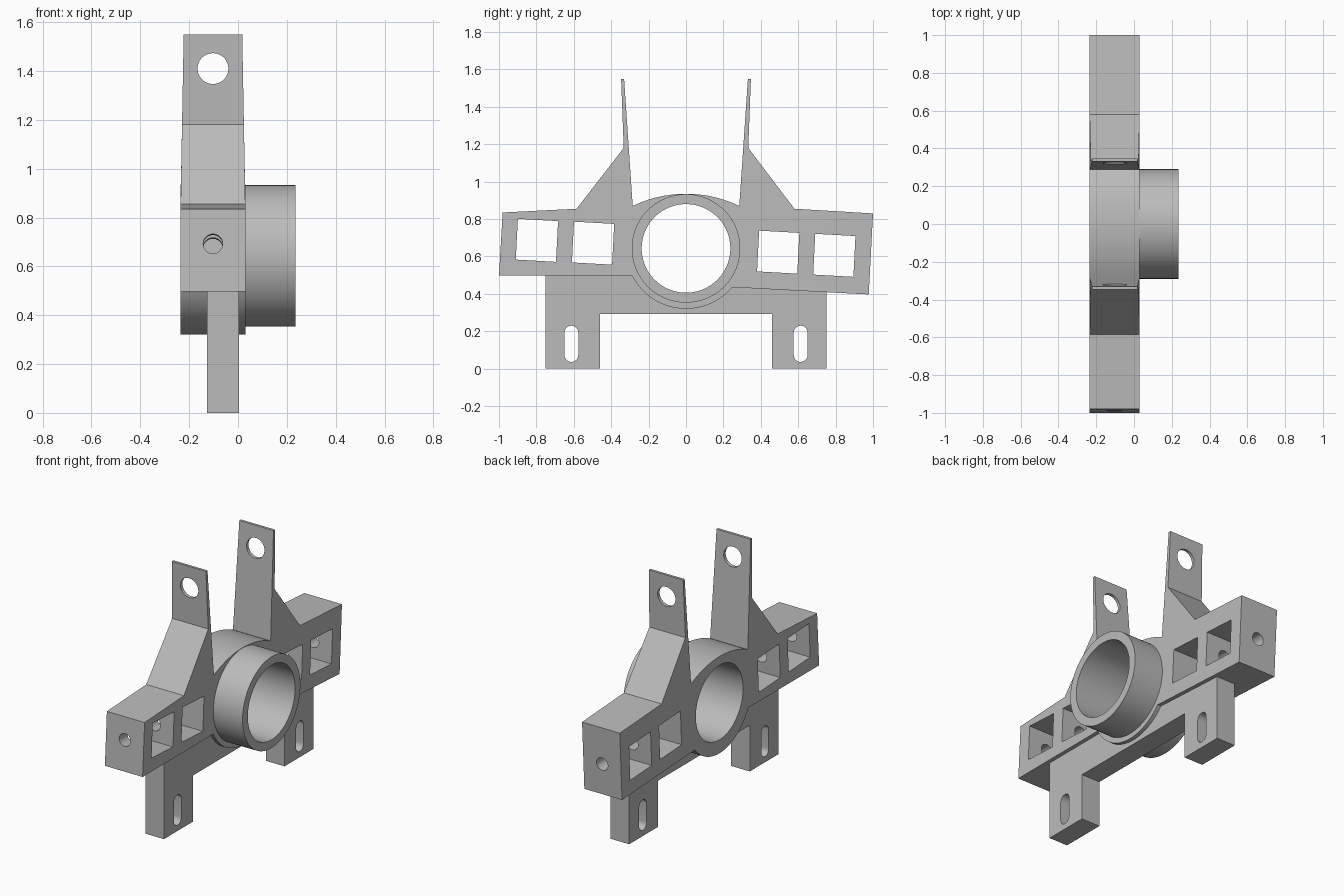
import bpy, bmesh, math
from mathutils import Vector

if "Cube" in bpy.data.objects:
    bpy.data.objects.remove(bpy.data.objects["Cube"])

grey = bpy.data.materials.new("plain grey")
grey.use_nodes = True
grey.diffuse_color = (0.5, 0.5, 0.5, 1)
grey.node_tree.nodes["Principled BSDF"].inputs["Base Color"].default_value = (0.5, 0.5, 0.5, 1)

BACK, FRONT = -0.235, 0.03      # body thickness along x
MID = (BACK + FRONT) / 2
BORE_Z = 0.643


def make_object(name, bm):
    bmesh.ops.recalc_face_normals(bm, faces=bm.faces)
    mesh = bpy.data.meshes.new(name)
    bm.to_mesh(mesh)
    bm.free()
    mesh.materials.append(grey)
    obj = bpy.data.objects.new(name, mesh)
    bpy.context.collection.objects.link(obj)
    return obj


def extrude_profile(name, points, x0, x1):
    """Extrude a closed (y, z) outline along x."""
    bm = bmesh.new()
    face = bm.faces.new([bm.verts.new((x0, y, z)) for y, z in points])
    out = bmesh.ops.extrude_face_region(bm, geom=[face])
    moved = [g for g in out["geom"] if isinstance(g, bmesh.types.BMVert)]
    bmesh.ops.translate(bm, verts=moved, vec=(x1 - x0, 0, 0))
    return make_object(name, bm)


def rod(name, start, end, radius, sides=32):
    """Cylinder between two points."""
    start, end = Vector(start), Vector(end)
    axis = end - start
    bm = bmesh.new()
    bmesh.ops.create_cone(bm, cap_ends=True, segments=sides, radius1=radius,
                          radius2=radius, depth=axis.length)
    turn = axis.to_track_quat("Z", "Y").to_matrix().to_4x4()
    bmesh.ops.transform(bm, matrix=turn, verts=bm.verts)
    bmesh.ops.translate(bm, verts=bm.verts, vec=(start + end) / 2)
    return make_object(name, bm)


def arc(cy, cz, radius, a0, a1, steps):
    angles = [math.radians(a0 + (a1 - a0) * i / steps) for i in range(steps + 1)]
    return [(cy + radius * math.cos(a), cz + radius * math.sin(a)) for a in angles]


def cut(obj, cutter):
    cutter.hide_render = True
    mod = obj.modifiers.new("cut", "BOOLEAN")
    mod.operation, mod.solver, mod.object = "DIFFERENCE", "EXACT", cutter
    bpy.context.view_layer.objects.active = obj
    bpy.ops.object.modifier_apply(modifier=mod.name)
    bpy.data.objects.remove(cutter)


def bore():
    return rod("bore_cutter", (-0.5, 0, BORE_Z), (0.5, 0, BORE_Z), 0.237, 96)


# Main body: arms, wedges, upright tabs and ring in one outline
outline = [(-1, 0.497), (-0.98, 0.835), (-0.585, 0.855), (-0.333, 1.18),
           (-0.347, 1.55), (-0.331, 1.55)]
outline += arc(0, 0.278, 0.657, 115.7, 64.3, 20)
outline += [(0.331, 1.55), (0.347, 1.55), (0.333, 1.18), (0.58, 0.855),
            (1, 0.83), (0.977, 0.397)]
outline += arc(0, BORE_Z, 0.323, -40, -153.5, 36)
body = extrude_profile("main_body", outline, BACK, FRONT)

# Tabs narrow slightly towards the top
for v in body.data.vertices:
    if v.co.z > 1:
        v.co.x = MID + (v.co.x - MID) * (1 - 0.14 * (v.co.z - 0.87))

cut(body, bore())

# Square windows through the arms
for y, z in [(-0.91, 0.583), (-0.61, 0.568), (0.38, 0.52), (0.68, 0.503)]:
    window = [(y, z), (y + 0.215, z - 0.012), (y + 0.226, z + 0.206), (y + 0.011, z + 0.218)]
    cut(body, extrude_profile("window_cutter", window, -0.5, 0.5))

# Screw holes along the sloping arm axis, and round holes in the tabs
for side in (-1, 1):
    cut(body, rod("screw_cutter", (MID, side * 1.1, BORE_Z - side * 0.055),
                  (MID, side * 0.5, BORE_Z - side * 0.025), 0.04))
    cut(body, rod("tab_cutter", (MID, side * 0.2, 1.41), (MID, side * 0.5, 1.41), 0.063, 48))

# Tube standing out from the body
tube = rod("tube", (FRONT, 0, BORE_Z), (0.235, 0, BORE_Z), 0.29, 96)
cut(tube, bore())

# Mounting bracket with two slotted legs
bracket = extrude_profile("mounting_bracket", [
    (-0.75, 0), (-0.46, 0), (-0.46, 0.293), (0.46, 0.293), (0.46, 0), (0.75, 0),
    (0.75, 0.44), (0.27, 0.46), (-0.27, 0.53), (-0.75, 0.53)], -0.126, 0.005)
cut(bracket, bore())
for y in (-0.613, 0.613):
    slot = arc(y, 0.193, 0.037, 0, 180, 14) + arc(y, 0.073, 0.037, 180, 360, 14)
    cut(bracket, extrude_profile("slot_cutter", slot, -0.5, 0.5))

# Smooth the round surfaces, keep edges crisp
for obj in (body, tube, bracket):
    bpy.ops.object.select_all(action="DESELECT")
    obj.select_set(True)
    bpy.context.view_layer.objects.active = obj
    bpy.ops.object.shade_smooth_by_angle(angle=math.radians(25))
